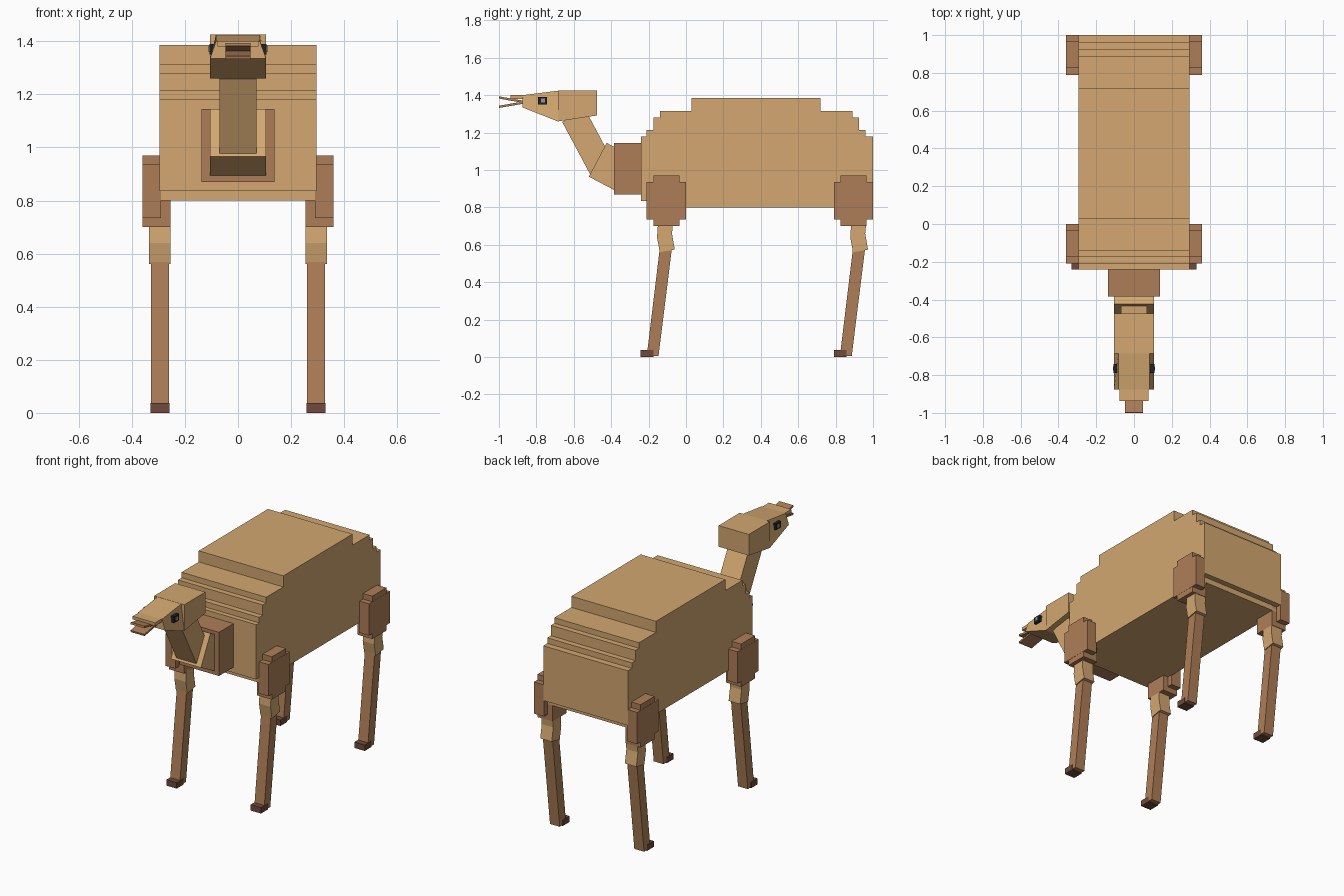
import bpy
import bmesh
from mathutils import Vector

cube = bpy.data.objects.get("Cube")
if cube:
    bpy.data.objects.remove(cube, do_unlink=True)


def material(name, rgb):
    linear = [(c / 255) ** 2.2 for c in rgb] + [1]
    mat = bpy.data.materials.new(name)
    mat.use_nodes = True
    mat.diffuse_color = linear
    mat.node_tree.nodes["Principled BSDF"].inputs["Base Color"].default_value = linear
    return mat


TAN = material("tan fur", (210, 166, 112))
BROWN = material("brown fur", (172, 125, 88))
HOOF = material("dark hoof", (110, 75, 62))
BLACK = material("eye black", (38, 38, 42))
GREY = material("eye glint", (150, 150, 155))


def extrude(name, profile, x0, x1, mat, top_inset=0):
    """Side profile of (y, z) points extruded along x; upper points may be inset."""
    bm = bmesh.new()
    middle = sum(z for _, z in profile) / len(profile)
    sides = []
    for x, sign in ((x0, 1), (x1, -1)):
        sides.append([bm.verts.new((x + sign * top_inset * (z > middle), y, z))
                      for y, z in profile])
    bm.faces.new(sides[0])
    bm.faces.new(sides[1][::-1])
    n = len(profile)
    for i in range(n):
        j = (i + 1) % n
        bm.faces.new((sides[0][i], sides[1][i], sides[1][j], sides[0][j]))
    bmesh.ops.recalc_face_normals(bm, faces=bm.faces)
    mesh = bpy.data.meshes.new(name)
    bm.to_mesh(mesh)
    bm.free()
    mesh.materials.append(mat)
    obj = bpy.data.objects.new(name, mesh)
    bpy.context.collection.objects.link(obj)
    return obj


def box(name, x0, x1, y0, y1, z0, z1, mat):
    return extrude(name, [(y0, z0), (y1, z0), (y1, z1), (y0, z1)], x0, x1, mat)


def bar(name, start, end, width, half_x, mat):
    """Tilted square-ended bar between two (y, z) points."""
    a, b = Vector(start), Vector(end)
    d = (b - a).normalized()
    side = Vector((-d.y, d.x)) * width / 2
    return extrude(name, [a - side, b - side, b + side, a + side], -half_x, half_x, mat)


# Stepped body
front = [(-.205, .8), (-.205, .835), (-.24, .835), (-.24, 1.18), (-.21, 1.18),
         (-.21, 1.215), (-.175, 1.215), (-.175, 1.28), (-.14, 1.28),
         (-.14, 1.315), (.03, 1.315), (.03, 1.385)]
back = [(.72, 1.385), (.72, 1.315), (.89, 1.315), (.89, 1.28), (.925, 1.28),
        (.925, 1.215), (.96, 1.215), (.96, 1.18), (1, 1.18), (1, .835),
        (.965, .835), (.965, .8)]
extrude("body", front + back, -.295, .295, TAN)

# Chest and two-part neck
box("chest", -.137, .137, -.385, -.24, .87, 1.145, BROWN)
bar("neck_base", (-.472, 1.055), (-.3, .964), .204, .105, TAN)
bar("neck", (-.44, .99), (-.6, 1.29), .14, .07, TAN)

# Head, muzzle and lips
extrude("head", [(-.685, 1.26), (-.475, 1.292), (-.475, 1.425), (-.685, 1.425)],
        -.105, .105, TAN)
extrude("muzzle", [(-.875, 1.335), (-.685, 1.26), (-.685, 1.424), (-.875, 1.4)],
        -.105, .105, TAN, top_inset=.022)
box("nose", -.078, .078, -.937, -.87, 1.38, 1.4, TAN)
bar("upper_lip", (-.86, 1.363), (-1, 1.388), .012, .048, BROWN)
bar("lower_lip", (-.86, 1.362), (-1, 1.338), .012, .048, BROWN)

# Mirrored parts: eyes and four legs
for side, s in (("left", 1), ("right", -1)):
    box(f"{side}_eye", s * .085, s * .108, -.79, -.742, 1.35, 1.39, BLACK)
    box(f"{side}_eye_glint", s * .107, s * .111, -.775, -.755, 1.36, 1.382, GREY)
    for end, hip, foot in (("front", 0, 0), ("back", 1, 1.033)):
        name = f"{end}_{side}"
        box(name + "_thigh", s * .29, s * .36, hip - .21, hip, .735, .935, BROWN)
        box(name + "_thigh_core", s * .255, s * .359, hip - .175, hip - .035,
            .7, .97, BROWN)
        knee = [(-.15, .71), (-.07, .71), (-.075, .66), (-.06, .575), (-.14, .56),
                (-.155, .64)]
        extrude(name + "_knee", [(y + foot, z) for y, z in knee],
                s * .255, s * .335, TAN)
        shin = [(-.21, .005), (-.147, .005), (-.073, .6), (-.138, .6)]
        extrude(name + "_shin", [(y + foot, z) for y, z in shin],
                s * .26, s * .328, BROWN)
        box(name + "_hoof", s * .258, s * .33, foot - .242, foot - .175, 0, .037, HOOF)
